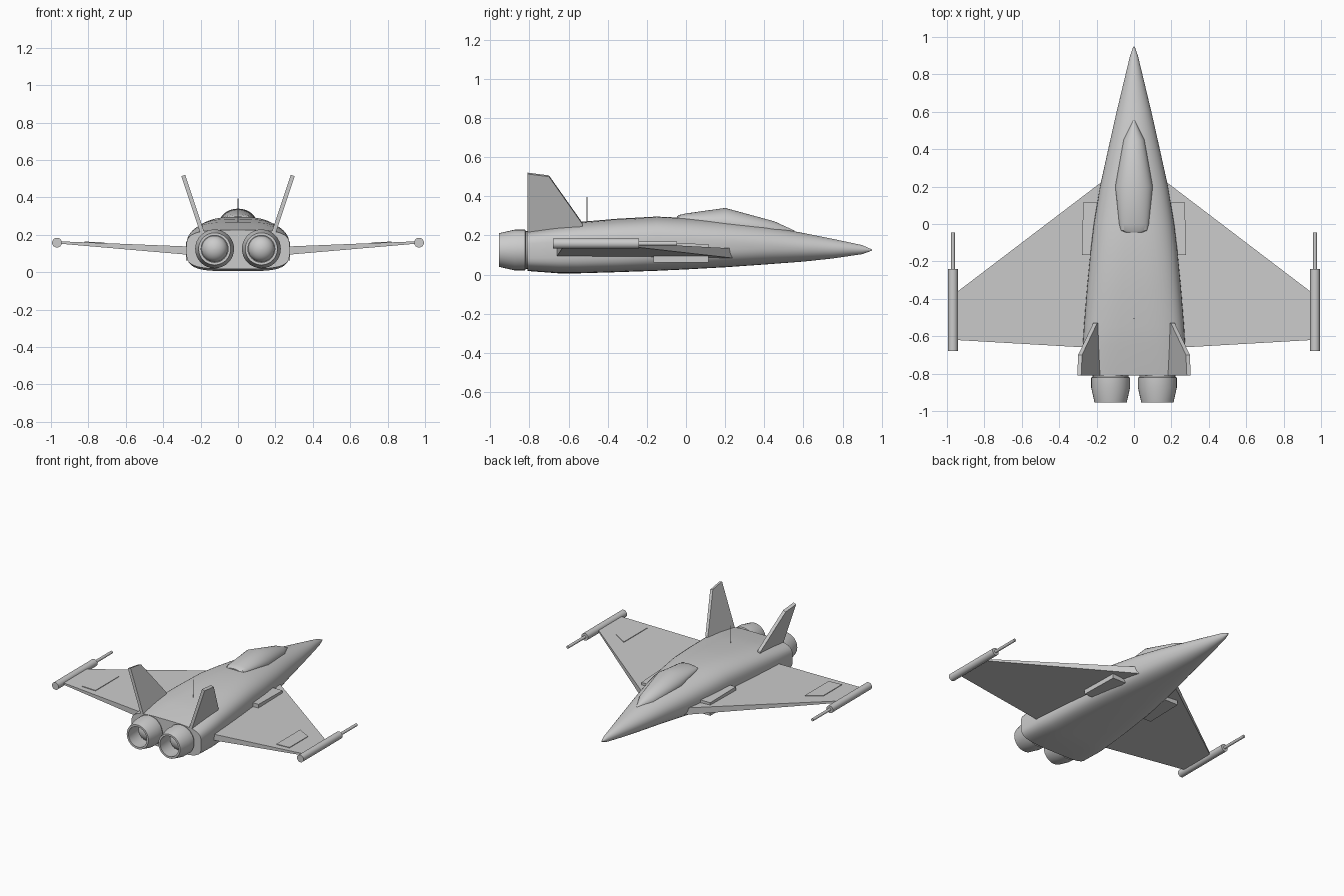
import bpy, bmesh, math
from mathutils import Vector

cube = bpy.data.objects.get("Cube")
if cube:
    bpy.data.objects.remove(cube, do_unlink=True)

grey = bpy.data.materials.new("airframe grey")
grey.use_nodes = True
grey.diffuse_color = (0.6, 0.6, 0.6, 1)
grey.node_tree.nodes["Principled BSDF"].inputs["Base Color"].default_value = (0.6, 0.6, 0.6, 1)


def finish(bm, name, smooth=None):
    bmesh.ops.recalc_face_normals(bm, faces=bm.faces)
    mesh = bpy.data.meshes.new(name)
    bm.to_mesh(mesh)
    bm.free()
    mesh.materials.append(grey)
    ob = bpy.data.objects.new(name, mesh)
    bpy.context.scene.collection.objects.link(ob)
    if smooth:
        bpy.ops.object.select_all(action='DESELECT')
        ob.select_set(True)
        bpy.context.view_layer.objects.active = ob
        bpy.ops.object.shade_smooth_by_angle(angle=math.radians(smooth))
    return ob


def loft(name, rings, smooth=None, caps=True):
    """Skin a list of equally long point rings."""
    bm = bmesh.new()
    loops = [[bm.verts.new(p) for p in ring] for ring in rings]
    n = len(loops[0])
    for a, b in zip(loops, loops[1:]):
        for i in range(n):
            j = (i + 1) % n
            bm.faces.new((a[i], a[j], b[j], b[i]))
    if caps:
        bm.faces.new(loops[0])
        bm.faces.new(loops[-1])
    return finish(bm, name, smooth)


def oval(y, hw, low, high, p_low=2, p_high=2, n=48):
    """Superellipse section with separate squareness below and above."""
    ring = []
    for i in range(n):
        a = math.tau * i / n
        c, s = math.cos(a), math.sin(a)
        e = 2 / (p_high if s > 0 else p_low)
        ring.append((math.copysign(abs(c) ** e, c) * hw, y,
                     (low + high) / 2 + math.copysign(abs(s) ** e, s) * (high - low) / 2))
    return ring


def lathe(name, x, z, profile, caps=True):
    """Turn (y, radius) pairs about an axis along y."""
    rings = [[(x + r * math.cos(math.tau * i / 32), y, z + r * math.sin(math.tau * i / 32))
              for i in range(32)] for y, r in profile]
    return loft(name, rings, 35, caps)


# Fuselage: y, half width, bottom, top, squareness below and above
loft("fuselage", [oval(*s) for s in (
    (0.95, 0.003, 0.122, 0.128, 2, 2),
    (0.90, 0.021, 0.104, 0.150, 2, 2),
    (0.75, 0.057, 0.082, 0.182, 2, 2),
    (0.60, 0.093, 0.066, 0.212, 2.1, 2),
    (0.40, 0.138, 0.051, 0.249, 2.4, 2.1),
    (0.20, 0.182, 0.037, 0.274, 2.8, 2.3),
    (0.00, 0.215, 0.026, 0.289, 3.3, 2.5),
    (-0.15, 0.233, 0.019, 0.296, 3.7, 2.7),
    (-0.35, 0.252, 0.012, 0.285, 4, 2.9),
    (-0.55, 0.268, 0.006, 0.268, 4, 3.2),
    (-0.65, 0.274, 0.006, 0.255, 4, 3.4),
    (-0.81, 0.276, 0.018, 0.226, 4, 3.8))], 40)

# Canopy: y, half width, base, crown
loft("canopy", [oval(y, w, 2 * base - top, top) for y, w, base, top in (
    (0.555, 0.004, 0.215, 0.224), (0.45, 0.056, 0.225, 0.272),
    (0.20, 0.100, 0.262, 0.340), (0.00, 0.079, 0.283, 0.312),
    (-0.035, 0.070, 0.286, 0.304), (-0.045, 0.045, 0.286, 0.298))], 30)

# Antenna
bm = bmesh.new()
bmesh.ops.create_cone(bm, cap_ends=True, segments=8, radius1=0.003, radius2=0.003, depth=0.14)
bmesh.ops.translate(bm, verts=bm.verts, vec=(0, -0.505, 0.325))
finish(bm, "antenna")


def wing_top(x):
    return 0.138 + (x - 0.27) * 0.040


def wing_low(x):
    return 0.094 + (x - 0.27) * 0.086


for side, label in ((1, "left"), (-1, "right")):
    def m(points):
        return [(side * x, y, z) for x, y, z in points]

    # Wing slab, thinning toward the tip
    plan = ((0.12, 0.265, -0.668), (0.955, -0.37, -0.62))
    loft(label + "_wing", [m([(x, lead, wing_low(x)), (x, lead, wing_top(x)),
                              (x, trail, wing_top(x)), (x, trail, wing_low(x))])
                           for x, lead, trail in plan])

    # Raised panel near the wing tip
    panel = ((0.715, -0.32), (0.82, -0.38), (0.82, -0.59), (0.715, -0.588))
    loft(label + "_wing_panel", [m([(x, y, wing_top(x) + h) for x, y in panel])
                                 for h in (-0.004, 0.004)])

    # Wing tip rail with forward probe
    lathe(label + "_tip_rail", side * 0.968, 0.158, [(-0.68, 0.026), (-0.24, 0.026)])
    lathe(label + "_tip_probe", side * 0.968, 0.158, [(-0.25, 0.010), (-0.045, 0.010)])

    # Box pod through the wing root
    loft(label + "_root_pod", [m([(0.17, y, 0.062), (x, y, 0.062), (x, y, top), (0.17, y, top)])
                               for y, x, top in ((0.115, 0.272, 0.155), (-0.165, 0.278, 0.164))])

    # Canted tail fin
    outline = ((-0.53, 0.20, 0.262), (-0.53, 0.192, 0.225), (-0.81, 0.19, 0.19),
               (-0.81, 0.295, 0.517), (-0.70, 0.291, 0.503))
    across = Vector((0.95, 0, -0.31)) * 0.011
    loft(label + "_tail_fin", [m([tuple(Vector((0.195 + (z - 0.225) * 0.335, y, z)) + across * k)
                                  for y, _, z in outline]) for k in (-1, 1)])

    # Hollow engine nozzle with an inner cone
    lathe(label + "_nozzle", side * 0.125, 0.125,
          [(-0.78, 0.096), (-0.818, 0.096), (-0.822, 0.104), (-0.875, 0.104), (-0.955, 0.086),
           (-0.955, 0.072), (-0.87, 0.078), (-0.83, 0.078)])
    lathe(label + "_nozzle_core", side * 0.125, 0.125,
          [(-0.82, 0.076)] + [(-0.83 - 0.06 * math.sin(a * math.pi / 16), 0.07 * math.cos(a * math.pi / 16))
                              for a in range(8)] + [(-0.89, 0.002)])
